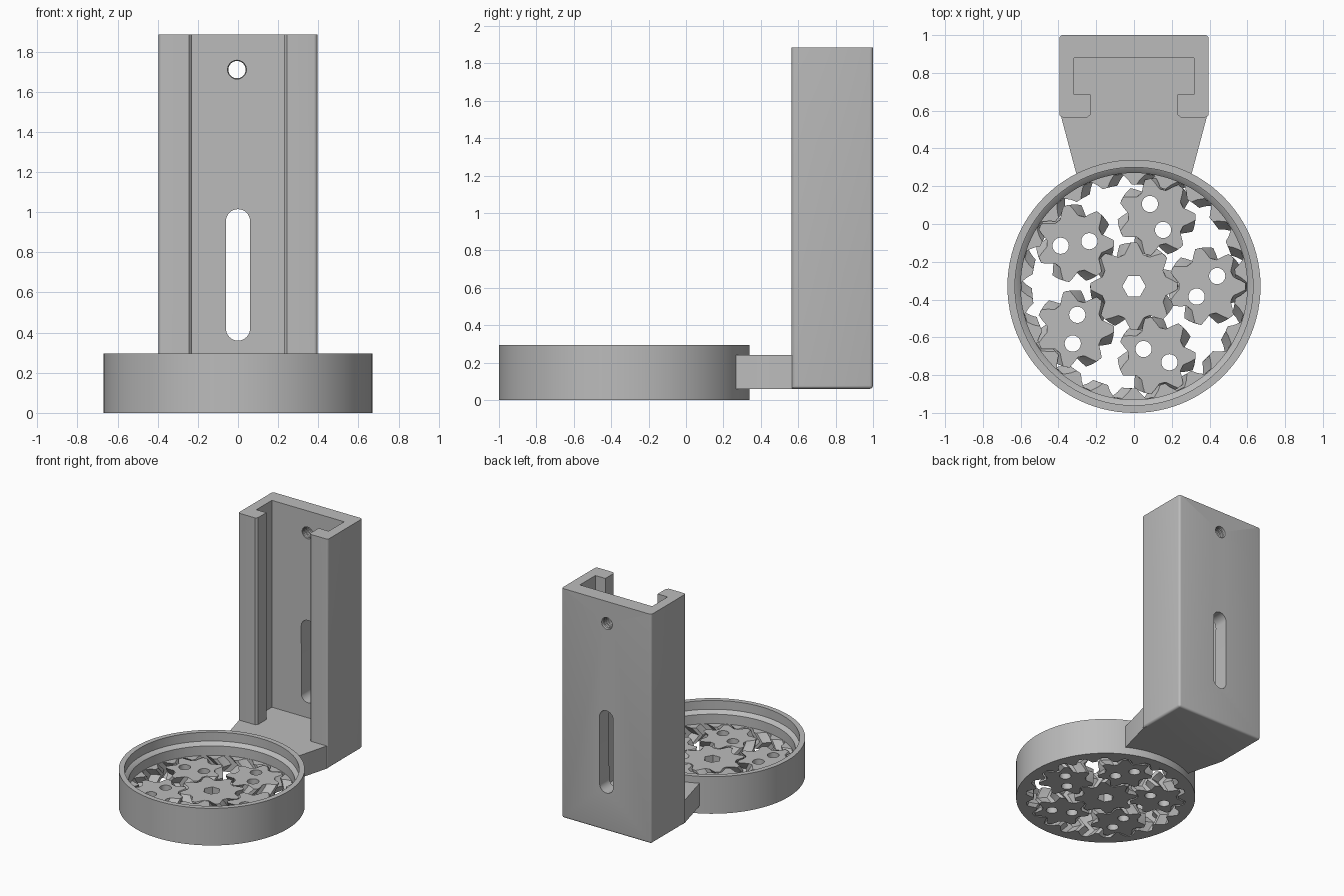
import bpy, bmesh, math
from math import cos, sin, pi, tau, radians

if "Cube" in bpy.data.objects:
    bpy.data.objects.remove(bpy.data.objects["Cube"])

grey = bpy.data.materials.new("plain grey")
grey.use_nodes = True
grey.diffuse_color = (0.5, 0.5, 0.5, 1)
grey.node_tree.nodes["Principled BSDF"].inputs["Base Color"].default_value = (0.5, 0.5, 0.5, 1)

CY = -0.33        # centre of the gear ring
THICK = 0.125     # gear thickness
DIST = 0.386      # sun centre to planet centre
SUN, PLANET = 8, 7
RING = SUN + 2 * PLANET
MODULE = DIST / (SUN + PLANET)   # pitch radius per tooth
HELIX = 0.055     # sideways run of the teeth at mid height


def finish(bm, name, smooth=True):
    bmesh.ops.recalc_face_normals(bm, faces=bm.faces)
    mesh = bpy.data.meshes.new(name)
    bm.to_mesh(mesh)
    bm.free()
    obj = bpy.data.objects.new(name, mesh)
    bpy.context.collection.objects.link(obj)
    mesh.materials.append(grey)
    if smooth:
        shade(obj)
    return obj


def activate(obj):
    bpy.ops.object.select_all(action='DESELECT')
    obj.select_set(True)
    bpy.context.view_layer.objects.active = obj


def shade(obj):
    activate(obj)
    bpy.ops.object.shade_smooth_by_angle(angle=radians(25))


def loft(name, loops, caps=True, closed=False, smooth=True):
    """Skin a stack of equally long point loops."""
    bm = bmesh.new()
    rows = [[bm.verts.new(p) for p in loop] for loop in loops]
    pairs = list(zip(rows, rows[1:])) + ([(rows[-1], rows[0])] if closed else [])
    for a, b in pairs:
        for i in range(len(a)):
            j = (i + 1) % len(a)
            bm.faces.new((a[i], a[j], b[j], b[i]))
    if caps and not closed:
        bm.faces.new(rows[0])
        bm.faces.new(rows[-1])
    return finish(bm, name, smooth)


def prism(name, outline, z0, z1):
    return loft(name, [[(x, y, z) for x, y in outline] for z in (z0, z1)])


def circle(x, y, r, n=32):
    return [(x + r * cos(tau * i / n), y + r * sin(tau * i / n)) for i in range(n)]


def cut(obj, cutter):
    cutter.hide_render = True
    activate(obj)
    mod = obj.modifiers.new("cut", 'BOOLEAN')
    mod.operation, mod.solver, mod.object = 'DIFFERENCE', 'EXACT', cutter
    bpy.ops.object.modifier_apply(modifier=mod.name)
    bpy.data.objects.remove(cutter)
    shade(obj)


def gear(name, teeth, x, y, phase, hand, rim=None):
    """Herringbone gear; with a rim radius the teeth point inwards."""
    pitch = teeth * MODULE
    side = -1 if rim else 1
    tip, root = pitch + side * 0.026, pitch - side * 0.031
    steps = [(-0.37, root), (-0.2, pitch), (-0.09, tip),
             (0.09, tip), (0.2, pitch), (0.37, root)]
    loops = []
    for k in range(7):
        z = THICK * k / 6
        turn = phase + hand * HELIX / pitch * (1 - abs(k - 3) / 3)
        polar = [(turn + tau * (t + f) / teeth, r) for t in range(teeth) for f, r in steps]
        loops.append([(x + r * cos(a), y + r * sin(a), z) for a, r in polar])
    if rim:
        for z, ref in ((THICK, loops[-1]), (0, loops[0])):
            angles = [math.atan2(p[1] - y, p[0] - x) for p in ref]
            loops.append([(x + rim * cos(a), y + rim * sin(a), z) for a in angles])
    return loft(name, loops, closed=bool(rim))


# Housing ring with a stepped inner wall
profile = [(0.67, 0), (0.67, 0.295), (0.63, 0.295), (0.63, 0.225),
           (0.615, 0.215), (0.6, 0.2), (0.6, 0)]
loft("housing_ring", [[(x, y, z) for x, y in circle(0, CY, r, 96)] for r, z in profile],
     closed=True)

# Inner toothed ring, sun gear and planet gears
gear("ring_gear_teeth", RING, 0, CY, pi / RING, -1, rim=0.606)
sun = gear("sun_gear", SUN, 0, CY, 0, 1)
cut(sun, prism("hex_cutter", circle(0, CY, 0.062, 6), -0.1, 0.3))
for i in range(5):
    a = tau * i / 5
    px, py = DIST * cos(a), CY + DIST * sin(a)
    planet = gear(f"planet_gear_{i + 1}", PLANET, px, py, a * (1 + SUN / PLANET), -1)
    for s in (-1, 1):
        hx, hy = (px + s * 0.077 * cos(a + pi / 4), py + s * 0.077 * sin(a + pi / 4))
        cut(planet, prism("pin_hole_cutter", circle(hx, hy, 0.043, 24), -0.1, 0.3))

# Tapered arm joining the ring to the bracket
arc = [radians(117.5 - 55 * i / 12) for i in range(13)]
arm = [(0.65 * cos(a), CY + 0.65 * sin(a)) for a in arc]
arm += [(0.385, 0.565), (0.385, 0.6), (-0.385, 0.6), (-0.385, 0.565)]
prism("connecting_arm", arm, 0.06, 0.24)

# Upright bracket with softened side, back and bottom edges
bm = bmesh.new()
bmesh.ops.create_cube(bm, size=1)
for v in bm.verts:
    v.co.x *= 0.79
    v.co.y = 0.7825 + v.co.y * 0.435
    v.co.z = 0.9725 + v.co.z * 1.825
edges = []
for e in bm.edges:
    mid = (e.verts[0].co + e.verts[1].co) / 2
    upright = abs(e.verts[0].co.z - e.verts[1].co.z) > 1
    if upright or (mid.z < 0.1 and mid.y > 0.6):
        edges.append(e)
bmesh.ops.bevel(bm, geom=edges, offset=0.018, segments=4, profile=0.5, affect='EDGES')
bracket = finish(bm, "upright_bracket")

# T-shaped channel open to the front and top
half = [(0.245, 0.5), (0.245, 0.565), (0.23, 0.58), (0.23, 0.685), (0.318, 0.685), (0.318, 0.88)]
channel = half + [(-x, y) for x, y in reversed(half)]
cut(bracket, prism("channel_cutter", channel, 0.24, 2.1))


# Screw hole and long slot through the back wall
def back_cutter(name, outline):
    return loft(name, [[(x, y, z) for x, z in outline] for y in (0.8, 1.1)])


cut(bracket, back_cutter("screw_hole_cutter", circle(-0.005, 1.71, 0.047)))
slot = [(x, z + (0.955 if i <= 16 else 0.42))
        for i, (x, z) in enumerate(circle(0, 0, 0.06, 32))]
slot = [(x, z) for x, z in slot]
cut(bracket, back_cutter("slot_cutter", slot))

# Shallow thread ridges inside the screw hole
for k in range(4):
    y = 0.895 + k * 0.026
    loops = [[(x, y + d, z) for x, z in circle(-0.005, 1.71, r)]
             for r, d in ((0.049, -0.008), (0.043, 0), (0.049, 0.008))]
    loft(f"thread_ridge_{k + 1}", loops, closed=True)
